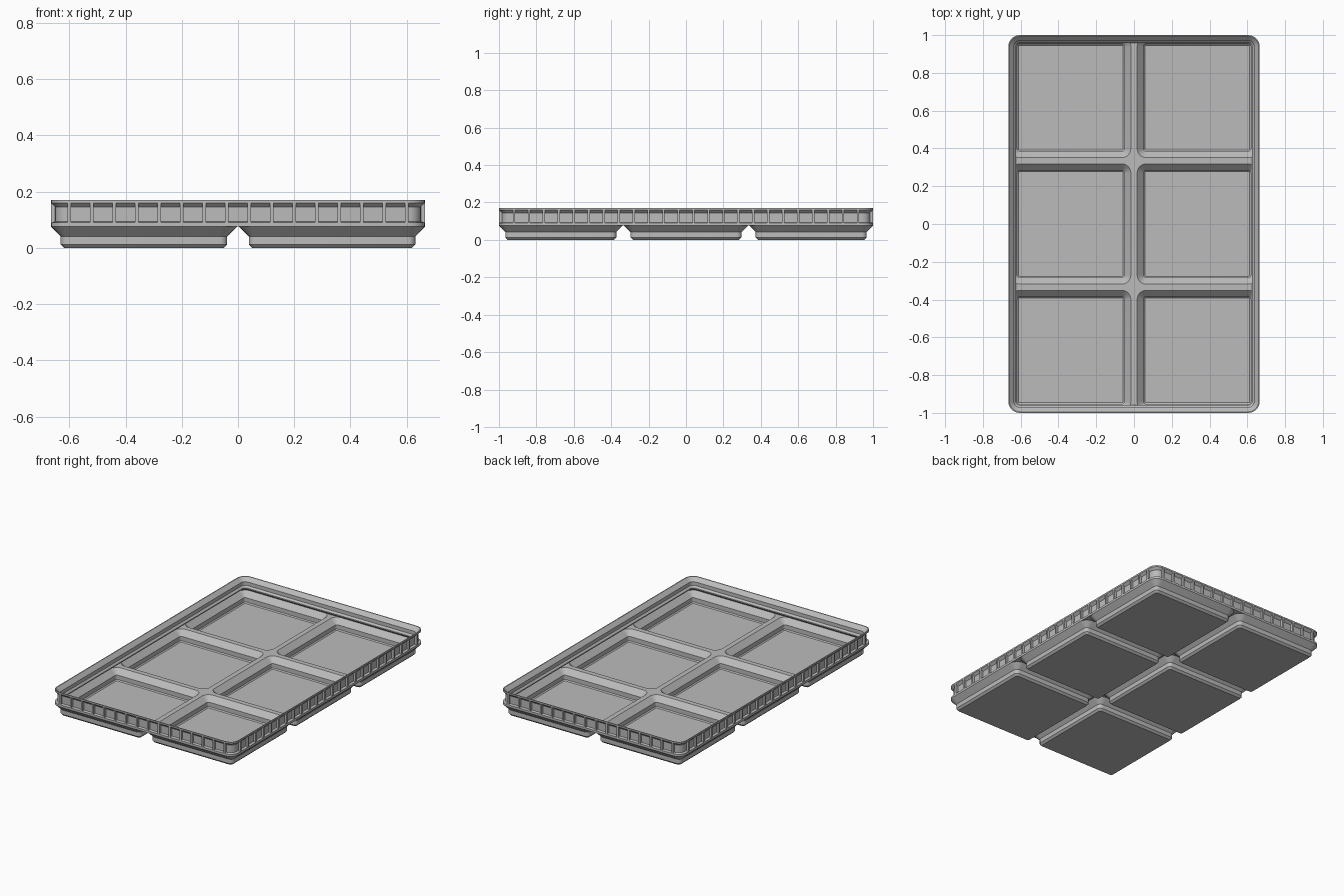
import bpy, bmesh, math

if "Cube" in bpy.data.objects:
    bpy.data.objects.remove(bpy.data.objects["Cube"])

grey = bpy.data.materials.new("light_grey")
grey.diffuse_color = (0.5, 0.5, 0.5, 1)
grey.use_nodes = True
grey.node_tree.nodes["Principled BSDF"].inputs["Base Color"].default_value = grey.diffuse_color

PITCH = 0.6693           # cell spacing
FOOT = 0.3307            # half width of a cell at its top
HX, HY, R = PITCH / 2 + FOOT, PITCH + FOOT, 0.06
CENTRES = [(x * PITCH, y * PITCH) for x in (-0.5, 0.5) for y in (-1, 0, 1)]


def outline(hx, hy, r, cx=0, cy=0, seg=6):
    """Points of a rounded rectangle, counter-clockwise."""
    pts = []
    for q, (sx, sy) in enumerate([(1, 1), (-1, 1), (-1, -1), (1, -1)]):
        for i in range(seg + 1):
            a = math.pi / 2 * (q + i / seg)
            pts.append((cx + sx * (hx - r) + r * math.cos(a),
                        cy + sy * (hy - r) + r * math.sin(a)))
    return pts


def finish(name, bm=None, mesh=None):
    if mesh is None:
        mesh = bpy.data.meshes.new(name)
        bmesh.ops.recalc_face_normals(bm, faces=bm.faces)
        bm.to_mesh(mesh)
        bm.free()
    mesh.materials.clear()
    mesh.materials.append(grey)
    ob = bpy.data.objects.new(name, mesh)
    bpy.context.collection.objects.link(ob)
    bpy.ops.object.select_all(action='DESELECT')
    ob.select_set(True)
    bpy.context.view_layer.objects.active = ob
    bpy.ops.object.shade_smooth_by_angle(angle=math.radians(25))
    return ob


def loft(bm, rings, caps=False, closed=False):
    """Skin a list of (outline, z) rings."""
    vs = [[bm.verts.new((x, y, z)) for x, y in pts] for pts, z in rings]
    pairs = list(zip(vs, vs[1:])) + ([(vs[-1], vs[0])] if closed else [])
    for a, b in pairs:
        n = len(a)
        for i in range(n):
            j = (i + 1) % n
            bm.faces.new((a[i], a[j], b[j], b[i]))
    if caps:
        bm.faces.new(vs[0])
        bm.faces.new(vs[-1])


# Six chamfered pans: up the outside of the foot, then down the inside to the floor
PAN = [(0.2837, 0), (0.2964, 0.0127), (0.2964, 0.0414), (0.3307, 0.0757),
       (0.318, 0.083), (0.2837, 0.0487), (0.2837, 0.020), (0.277, 0.0135)]
for n, (cx, cy) in enumerate(CENTRES):
    bm = bmesh.new()
    loft(bm, [(outline(h, h, R - (FOOT - h), cx, cy), z) for h, z in PAN], caps=True)
    finish("cell_pan_%d" % (n + 1), bm)

# Divider plate with six rounded openings
curve = bpy.data.curves.new("divider_outline", 'CURVE')
curve.dimensions = '2D'
curve.fill_mode = 'BOTH'
curve.extrude = 0.00365
loops = [outline(HX - 0.002, HY - 0.002, R - 0.002)]
loops += [outline(0.318, 0.318, R - 0.0127, cx, cy) for cx, cy in CENTRES]
for pts in loops:
    s = curve.splines.new('POLY')
    s.points.add(len(pts) - 1)
    for p, (x, y) in zip(s.points, pts):
        p.co = (x, y, 0, 1)
    s.use_cyclic_u = True
helper = bpy.data.objects.new("divider_helper", curve)
bpy.context.collection.objects.link(helper)
bpy.context.view_layer.update()
deps = bpy.context.evaluated_depsgraph_get()
plate = bpy.data.meshes.new_from_object(helper.evaluated_get(deps))
bpy.data.objects.remove(helper)
finish("divider_plate", mesh=plate).location.z = 0.0757 + 0.00365

# Outer rim: grooved outside, stepped stacking lip inside (inset, height)
RIM = [(0, 0.0757), (0, 0.09), (0.015, 0.094), (0.015, 0.145), (0, 0.16),
       (0, 0.17), (0.006, 0.17), (0.0303, 0.146), (0.0303, 0.122),
       (0.0414, 0.111), (0.0414, 0.104), (0.013, 0.083), (0.013, 0.0757)]
bm = bmesh.new()
loft(bm, [(outline(HX - d, HY - d, R - d), z) for d, z in RIM], closed=True)
finish("rim", bm)

# Upright ribs dividing the groove into panels
RIB = [(0, 0.089), (0.0165, 0.093), (0.0165, 0.146), (0, 0.161)]
W = 0.006


def rib(bm, place):
    a, b = [[bm.verts.new(place(d, t, z)) for d, z in RIB] for t in (-W, W)]
    bm.faces.new(a)
    bm.faces.new(b)
    for i in range(4):
        j = (i + 1) % 4
        bm.faces.new((a[i], a[j], b[j], b[i]))


bm = bmesh.new()
for s in (-1, 1):
    for k in range(-8, 8):
        c = 0.04 + 0.08 * k
        rib(bm, lambda d, t, z: (c + t, s * (HY - d), z))
    for k in range(-12, 12):
        c = 0.04 + 0.08 * k
        rib(bm, lambda d, t, z: (s * (HX - d), c + t, z))
finish("rim_ribs", bm)
